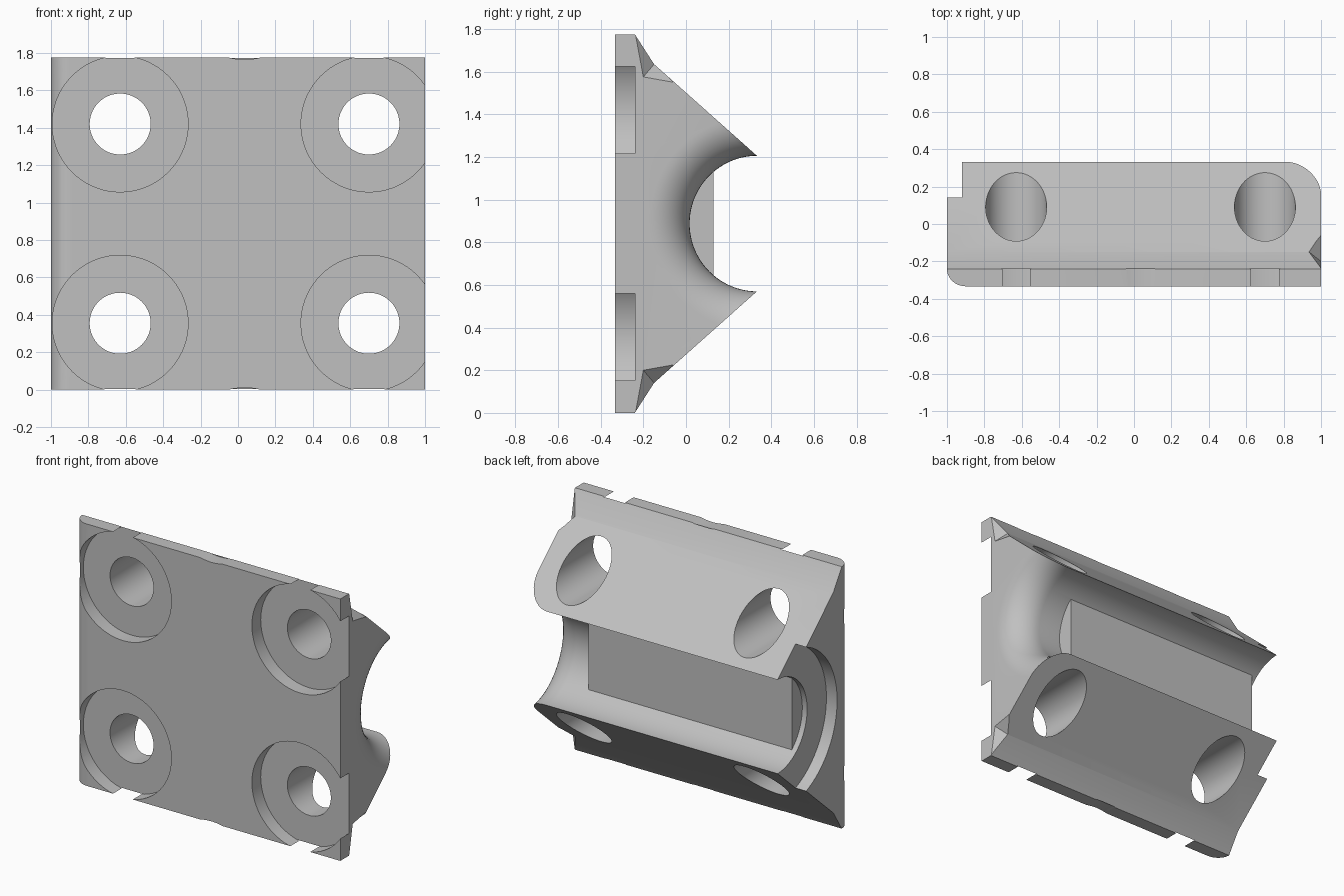
import bpy, bmesh, math
from mathutils import Vector, Matrix

cube = bpy.data.objects.get("Cube")
if cube:
    bpy.data.objects.remove(cube, do_unlink=True)

H = 1.775            # height
MID = H / 2          # groove axis height
AXIS_Y = 0.335       # groove axis depth
FRONT = -0.333

grey = bpy.data.materials.new("plain_grey")
grey.use_nodes = True
COLOUR = (0.53, 0.53, 0.53, 1)
grey.diffuse_color = COLOUR
grey.node_tree.nodes["Principled BSDF"].inputs["Base Color"].default_value = COLOUR


def finish(name, bm):
    bmesh.ops.recalc_face_normals(bm, faces=bm.faces[:])
    mesh = bpy.data.meshes.new(name)
    bm.to_mesh(mesh)
    bm.free()
    mesh.materials.append(grey)
    ob = bpy.data.objects.new(name, mesh)
    bpy.context.collection.objects.link(ob)
    return ob


def boolean(target, tool, operation="DIFFERENCE"):
    mod = target.modifiers.new("cut", "BOOLEAN")
    mod.object = tool
    mod.operation = operation
    mod.solver = "EXACT"
    deps = bpy.context.evaluated_depsgraph_get()
    mesh = bpy.data.meshes.new_from_object(target.evaluated_get(deps))
    target.modifiers.clear()
    target.data = mesh
    bpy.data.objects.remove(tool, do_unlink=True)


def drill(x, z, radius, y0, y1):
    bm = bmesh.new()
    place = Matrix.Translation((x, (y0 + y1) / 2, z)) @ Matrix.Rotation(math.pi / 2, 4, "X")
    bmesh.ops.create_cone(bm, cap_ends=True, segments=72, radius1=radius,
                          radius2=radius, depth=y1 - y0, matrix=place)
    return finish("drill", bm)


def lathe(profile, steps=96):
    # solid of revolution about the groove axis
    bm = bmesh.new()
    rings = []
    for x, r in profile:
        rings.append([bm.verts.new((x, AXIS_Y + r * math.cos(a), MID + r * math.sin(a)))
                      for a in (math.tau * i / steps for i in range(steps))])
    for a, b in zip(rings, rings[1:]):
        for i in range(steps):
            j = (i + 1) % steps
            bm.faces.new((a[i], a[j], b[j], b[i]))
    bm.faces.new(rings[0])
    bm.faces.new(rings[-1])
    return finish("groove_cutter", bm)


# Wedge-shaped body: symmetric side profile pushed along x
half = [(FRONT, 0), (-0.24, 0), (-0.15, 0.14), (0.333, 0.57)]
outline = half + [(y, H - z) for y, z in reversed(half)]
bm = bmesh.new()
face = bm.faces.new([bm.verts.new((-1, y, z)) for y, z in outline])
ext = bmesh.ops.extrude_face_region(bm, geom=[face])
bmesh.ops.translate(bm, vec=(2, 0, 0),
                    verts=[v for v in ext["geom"] if isinstance(v, bmesh.types.BMVert)])
# Rounded upright edge on the front
edge = [e for e in bm.edges if all(v.co.x < -0.9 and v.co.y < -0.3 for v in e.verts)]
bmesh.ops.bevel(bm, geom=edge, offset=0.1, segments=10, profile=0.5, affect="EDGES")
body = finish("clamp_body", bm)

# Groove with a stepped end and a flared end
R, FLARE = 0.318, 0.19
profile = [(-1.1, 0.525), (-0.92, 0.525), (-0.92, R)]
for i in range(13):
    t = math.pi / 2 * i / 12
    profile.append((1 - FLARE + FLARE * math.sin(t), R + FLARE - FLARE * math.cos(t)))
profile.append((1.1, R + FLARE))
boolean(body, lathe(profile))

# Flat pad filling the bottom of the groove
bm = bmesh.new()
bmesh.ops.create_cube(bm, size=1, matrix=Matrix.Translation((-0.122, 0.03, MID))
                      @ Matrix.Diagonal((1.524, 0.2, 0.52, 1)))
boolean(body, finish("groove_pad", bm), "UNION")

# Bolt holes with shallow front recesses
for x in (-0.63, 0.70):
    for z in (0.355, H - 0.355):
        boolean(body, drill(x, z, 0.363, -0.5, -0.238))
        boolean(body, drill(x, z, 0.163, -0.6, 0.6))

# Small scallops on the top and bottom front edges
for z in (-0.353, H + 0.353):
    boolean(body, drill(0.035, z, 0.363, -0.5, -0.238))

# Hollowed corners behind the plate at the flared end
for flip in (False, True):
    bm = bmesh.new()
    inner = [(1, -0.24, 1.79), (1, -0.2, 1.575), (1, -0.06, 1.55), (0.93, -0.145, 1.64),
             (0.95, -0.17, 1.79)]
    outer = [(1.1, -0.24, 1.79), (1.1, -0.2, 1.575), (1.1, 0, 1.55), (1.1, 0, 1.79)]
    for x, y, z in inner + outer:
        bm.verts.new(Vector((x, y, H - z if flip else z)))
    hull = bmesh.ops.convex_hull(bm, input=bm.verts[:])
    loose = [v for v in bm.verts if not v.link_faces]
    bmesh.ops.delete(bm, geom=loose, context="VERTS")
    boolean(body, finish("corner_cutter", bm))

# Smooth the round surfaces, keep edges sharp
bpy.ops.object.select_all(action="DESELECT")
body.select_set(True)
bpy.context.view_layer.objects.active = body
bpy.ops.object.shade_smooth_by_angle(angle=math.radians(25))
